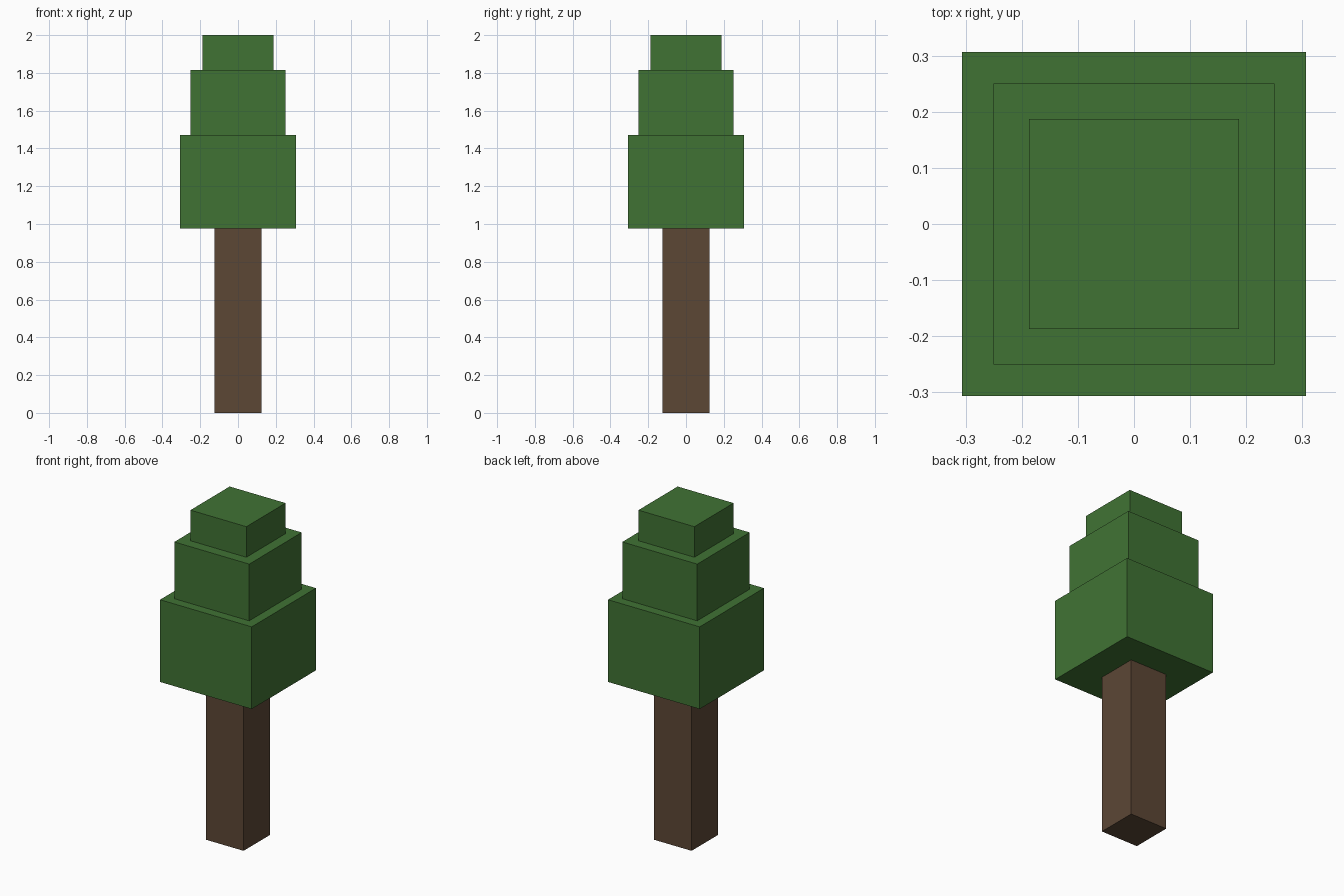
import bpy
import bmesh
from mathutils import Matrix

cube = bpy.data.objects.get("Cube")
if cube:
    bpy.data.objects.remove(cube, do_unlink=True)


def make_material(name, rgb):
    mat = bpy.data.materials.new(name)
    mat.use_nodes = True
    color = (*rgb, 1.0)
    mat.diffuse_color = color
    bsdf = next(n for n in mat.node_tree.nodes if n.type == 'BSDF_PRINCIPLED')
    bsdf.inputs["Base Color"].default_value = color
    return mat


def add_block(name, width, bottom, top, mat):
    """Square block centred on the z axis, from bottom to top."""
    bm = bmesh.new()
    matrix = (Matrix.Translation((0, 0, (bottom + top) / 2))
              @ Matrix.Diagonal((width, width, top - bottom, 1)))
    bmesh.ops.create_cube(bm, size=1, matrix=matrix)
    mesh = bpy.data.meshes.new(name)
    bm.to_mesh(mesh)
    bm.free()
    mesh.materials.append(mat)
    obj = bpy.data.objects.new(name, mesh)
    bpy.context.collection.objects.link(obj)
    return obj


bark = make_material("bark brown", (0.107, 0.063, 0.036))
leaves = make_material("leaf green", (0.051, 0.171, 0.034))

# Square trunk
add_block("trunk", 0.25, 0.0, 0.975, bark)

# Stepped foliage, each tier narrower and shorter than the one below
tiers = [
    ("lower_foliage", 0.613, 0.975, 1.472),
    ("middle_foliage", 0.501, 1.472, 1.815),
    ("top_foliage", 0.374, 1.815, 2.0),
]
for name, width, bottom, top in tiers:
    add_block(name, width, bottom, top, leaves)
